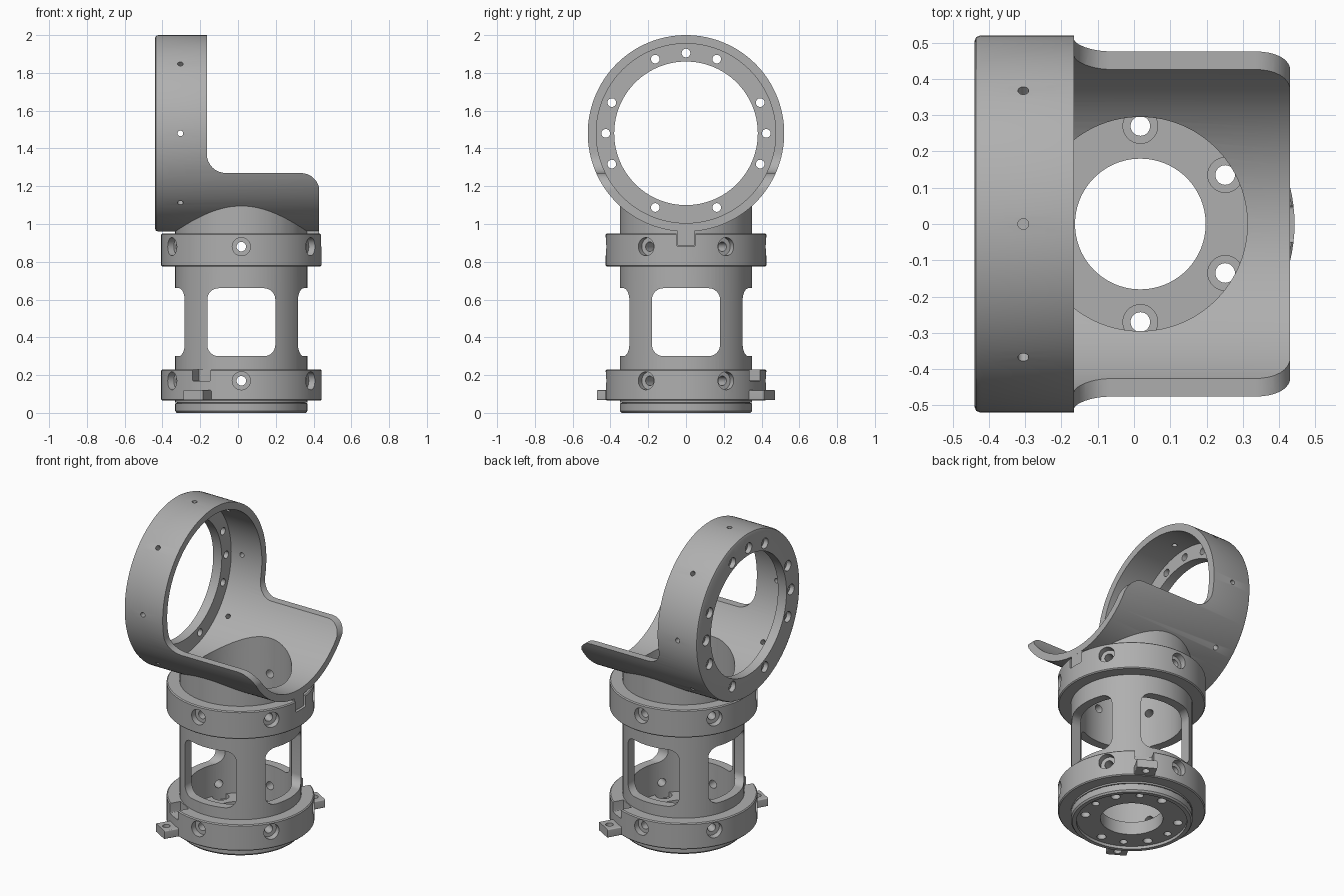
import bpy, bmesh
from math import radians, cos, sin, pi, tau
from mathutils import Matrix, Vector

if "Cube" in bpy.data.objects:
    bpy.data.objects.remove(bpy.data.objects["Cube"], do_unlink=True)

grey = bpy.data.materials.new("machined grey")
grey.use_nodes = True
COLOR = (0.43, 0.43, 0.43, 1)
grey.diffuse_color = COLOR
grey.node_tree.nodes["Principled BSDF"].inputs["Base Color"].default_value = COLOR

CX = 0.0175            # axis of the upright tube
HEAD_Z = 1.48          # axis height of the large ring
WALL, BORE, CLAMP = 0.35, 0.295, 0.425
SIX = [30 + 60 * i for i in range(6)]
UPRIGHT = Matrix.Translation((CX, 0, 0))
ALONG_X = Matrix.Translation((0, 0, HEAD_Z)) @ Matrix.Rotation(pi / 2, 4, 'Y')


def aim(origin, direction):
    """Frame whose local Z looks along direction and local Y looks up."""
    turn = Vector(direction).to_track_quat('Z', 'Y').to_matrix().to_4x4()
    return Matrix.Translation(origin) @ turn


def outward(deg, z=0):
    a = radians(deg)
    return aim((CX, 0, z), (cos(a), sin(a), 0))


def lathe(bm, profile, matrix, segs=96, closed=True):
    """Revolve (radius, height) points about local Z."""
    pts = profile + profile[:1] if closed else profile
    verts = [bm.verts.new((r, 0, h)) for r, h in pts]
    edges = [bm.edges.new(p) for p in zip(verts, verts[1:])]
    out = bmesh.ops.spin(bm, geom=verts + edges, axis=(0, 0, 1), cent=(0, 0, 0),
                         angle=tau, steps=segs, use_duplicate=False)
    seen = set(verts)
    todo = list(verts)
    while todo:
        for e in todo.pop().link_edges:
            for v in e.verts:
                if v not in seen:
                    seen.add(v)
                    todo.append(v)
    bmesh.ops.transform(bm, matrix=matrix, verts=list(seen))
    bmesh.ops.remove_doubles(bm, verts=list(seen), dist=1e-5)


def solid(bm, steps, matrix, segs=32):
    """Stepped plug: list of (radius, start, end) along local Z."""
    pts = [(0, steps[0][1])]
    for r, a, b in steps:
        pts += [(r, a), (r, b)]
    lathe(bm, pts + [(0, steps[-1][2])], matrix, segs, closed=False)


def prism(bm, pts, near, far, matrix):
    low = [bm.verts.new(matrix @ Vector((x, y, near))) for x, y in pts]
    high = [bm.verts.new(matrix @ Vector((x, y, far))) for x, y in pts]
    bm.faces.new(low)
    bm.faces.new(high)
    for i in range(len(pts)):
        j = (i + 1) % len(pts)
        bm.faces.new((low[i], low[j], high[j], high[i]))


def arc(cx, cy, r, start, end, n=8):
    return [(cx + r * cos(radians(start + (end - start) * i / n)),
             cy + r * sin(radians(start + (end - start) * i / n))) for i in range(n + 1)]


def rounded(w, low, high, r):
    """Rounded rectangle of half width w."""
    pts = []
    for k, (x, y) in enumerate([(w - r, high - r), (r - w, high - r),
                                (r - w, low + r), (w - r, low + r)]):
        pts += arc(x, y, r, 90 * k, 90 * k + 90)
    return pts


def make(name, build):
    bm = bmesh.new()
    build(bm)
    bmesh.ops.recalc_face_normals(bm, faces=bm.faces)
    mesh = bpy.data.meshes.new(name)
    bm.to_mesh(mesh)
    bm.free()
    mesh.materials.append(grey)
    ob = bpy.data.objects.new(name, mesh)
    bpy.context.scene.collection.objects.link(ob)
    return ob


def activate(ob):
    bpy.ops.object.select_all(action='DESELECT')
    ob.select_set(True)
    bpy.context.view_layer.objects.active = ob


def cut(ob, *builders):
    """Subtract each group of plugs, then drop the cutters."""
    for build in builders:
        cutter = make("cutter", build)
        cutter.hide_render = True
        mod = ob.modifiers.new("cut", 'BOOLEAN')
        mod.operation, mod.solver, mod.object = 'DIFFERENCE', 'EXACT', cutter
        activate(ob)
        bpy.ops.object.modifier_apply(modifier=mod.name)
        bpy.data.objects.remove(cutter, do_unlink=True)


def screws(*heights):
    def build(bm):
        for z in heights:
            for a in SIX:
                solid(bm, [(0.025, 0.2, 0.385), (0.048, 0.385, 0.5)], outward(a, z))
    return build


# Large ring with its flange and the half trough
def head_shell(bm):
    lathe(bm, [(0.38, -0.44), (0.38, -0.38), (0.475, -0.38), (0.475, 0.43), (0.52, 0.43),
               (0.52, -0.422), (0.515, -0.435), (0.502, -0.44)], ALONG_X, 128)


def trough_opening(bm):
    side = Matrix.Rotation(pi / 2, 4, 'X')
    pts = [(-0.165, 2.2)] + arc(-0.065, 1.37, 0.1, 180, 270)
    pts += arc(0.332, 1.17, 0.1, 90, 0) + [(0.6, 1.17), (0.6, 2.2)]
    prism(bm, pts, -0.7, 0.7, side)


def tube_bore(bm):
    solid(bm, [(BORE, 0.8, 1.25)], UPRIGHT, 96)


def flange_holes(bm):
    for a in (0, 22.5, 67.5, 90, 112.5, 157.5, 180, 202.5, 247.5, 292.5, 337.5):
        y, z = 0.425 * cos(radians(a)), 0.425 * sin(radians(a))
        solid(bm, [(0.033, -0.5, -0.41), (0.023, -0.41, -0.3)],
              aim((0, y, HEAD_Z + z), (1, 0, 0)), 24)


def rim_holes(bm):
    for k in range(-1, 6):
        a = k * pi / 4
        solid(bm, [(0.015, 0.43, 0.6)], aim((-0.305, 0, HEAD_Z), (0, cos(a), sin(a))), 20)


head = make("ring_and_trough", head_shell)
cut(head, trough_opening, tube_bore, flange_holes, rim_holes)


# Upright tube with four windows
def windows(bm):
    for a in range(0, 360, 90):
        prism(bm, rounded(0.18, 0.3, 0.66, 0.06), 0.2, 0.5, outward(a))


tube = make("tube", lambda bm: lathe(
    bm, [(BORE, 0.055), (WALL, 0.055), (WALL, 1.2), (BORE, 1.2)], UPRIGHT))
cut(tube, lambda bm: solid(bm, [(0.5, -0.7, 0.7)], ALONG_X, 128),
    windows, screws(0.17, 0.88))


# Clamp rings with recessed screw holes
def clamp(low, high):
    c = 0.006
    return lambda bm: lathe(bm, [(0.34, low), (CLAMP - c, low), (CLAMP, low + c),
                                 (CLAMP, high - c), (CLAMP - c, high), (0.34, high)], UPRIGHT)


def lug_notches(bm):
    for a in (60, 240):
        prism(bm, rounded(0.055, 0.17, 0.3, 0.005), 0.355, 0.6, outward(a))


upper = make("upper_clamp", clamp(0.775, 0.95))
cut(upper, screws(0.88),
    lambda bm: prism(bm, rounded(0.05, 0.88, 1.05, 0.01), 0.3, 0.6, outward(0)))
lower = make("lower_clamp", clamp(0.065, 0.23))
cut(lower, screws(0.17), lug_notches)

# Key under the trough end
key = make("trough_key", lambda bm: prism(
    bm, rounded(0.046, 0.884, 0.99, 0.008), 0.34, 0.412, outward(0)))


# Drilled lugs on the lower clamp
def lugs(bm):
    for a in (60, 240):
        prism(bm, rounded(0.06, 0.068, 0.12, 0.006), 0.4, 0.51, outward(a))


def lug_holes(bm):
    for a in (60, 240):
        x, y = 0.47 * cos(radians(a)), 0.47 * sin(radians(a))
        solid(bm, [(0.022, 0, 0.2)], Matrix.Translation((CX + x, y, 0)), 24)


lug = make("lugs", lugs)
cut(lug, lug_holes)


# Floor plate with counterbored and plain holes
def floor_holes(bm):
    for a in SIX:
        x, y = 0.27 * cos(radians(a)), 0.27 * sin(radians(a))
        solid(bm, [(0.027, -0.1, 0.07), (0.048, 0.07, 0.2)],
              Matrix.Translation((CX + x, y, 0)), 28)
    for a in (0, 60, 180, 240):
        x, y = 0.27 * cos(radians(a)), 0.27 * sin(radians(a))
        solid(bm, [(0.022, -0.1, 0.07)], Matrix.Translation((CX + x, y, 0)), 24)


floor = make("floor_plate", lambda bm: lathe(
    bm, [(0.18, 0.018), (0.318, 0.018), (0.318, 0), (0.342, 0), (WALL, 0.01),
         (WALL, 0.05), (0.34, 0.053), (0.34, 0.1), (0.18, 0.1)], UPRIGHT))
cut(floor, floor_holes)

for part in (head, tube, upper, lower, key, lug, floor):
    activate(part)
    bpy.ops.object.shade_smooth_by_angle(angle=radians(30))
